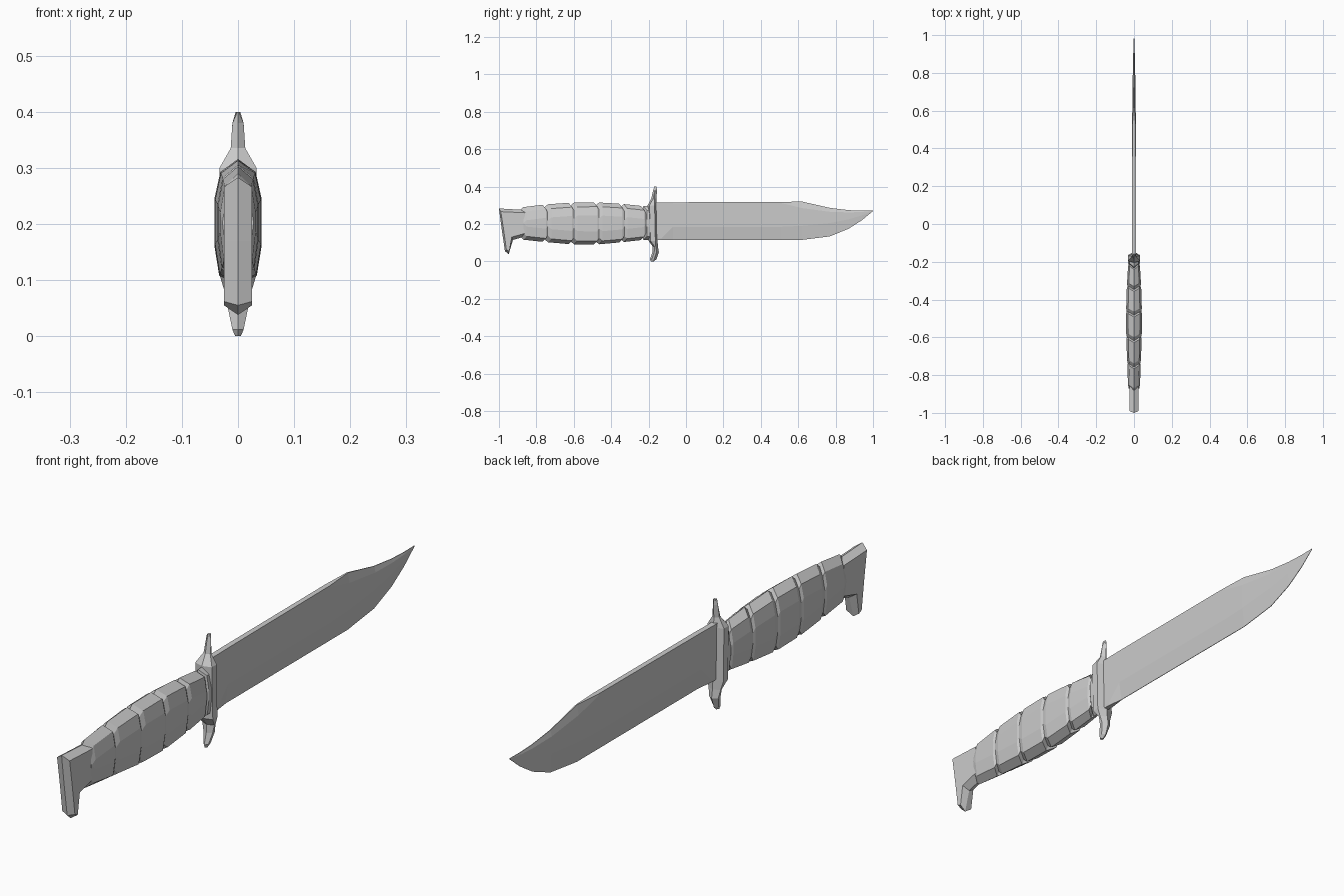
import bpy, bmesh


def loft(name, rings):
    """Skin a row of equal-length point rings and cap both ends."""
    bm = bmesh.new()
    rows = [[bm.verts.new(p) for p in ring] for ring in rings]
    n = len(rows[0])
    for a, b in zip(rows, rows[1:]):
        for i in range(n):
            j = (i + 1) % n
            bm.faces.new((a[i], a[j], b[j], b[i]))
    bm.faces.new(rows[0])
    bm.faces.new(rows[-1])
    bmesh.ops.remove_doubles(bm, verts=bm.verts, dist=0.0003)
    bmesh.ops.recalc_face_normals(bm, faces=bm.faces)
    mesh = bpy.data.meshes.new(name)
    bm.to_mesh(mesh)
    bm.free()
    obj = bpy.data.objects.new(name, mesh)
    bpy.context.collection.objects.link(obj)
    return obj


def mirrored(half):
    """Close a half section (x >= 0) with its mirror image."""
    return half + [(-x, y, z) for x, y, z in reversed(half) if x > 0]


# Blade: y, spine z, shoulder z, bevel z, edge z, spine / body / edge half-widths
blade = [
    (-0.17, 0.315, 0.31, 0.125, 0.115, 0.010, 0.010, 0.009),
    (-0.13, 0.315, 0.31, 0.125, 0.115, 0.010, 0.010, 0.009),
    (-0.07, 0.316, 0.31, 0.185, 0.115, 0.010, 0.010, 0.001),
    (0.51, 0.318, 0.312, 0.185, 0.115, 0.009, 0.010, 0.001),
    (0.62, 0.320, 0.285, 0.190, 0.115, 0.002, 0.009, 0.001),
    (0.77, 0.286, 0.265, 0.205, 0.134, 0.001, 0.007, 0.001),
    (0.87, 0.274, 0.262, 0.225, 0.175, 0.001, 0.005, 0.001),
    (0.94, 0.271, 0.264, 0.246, 0.220, 0.001, 0.003, 0.001),
    (1.00, 0.272, 0.271, 0.270, 0.269, 0.0005, 0.0006, 0.0005),
]
loft("blade", [mirrored([(ws, y, zt), (w, y, zs), (w, y, zm), (we, y, zb)])
               for y, zt, zs, zm, zb, ws, w, we in blade])

# Ribbed grip: rib boundaries with top z, bottom z, half-width
joints = [(-0.87, 0.288, 0.118, 0.031), (-0.74, 0.304, 0.104, 0.036),
          (-0.60, 0.314, 0.092, 0.041), (-0.465, 0.316, 0.090, 0.042),
          (-0.33, 0.308, 0.102, 0.038), (-0.215, 0.296, 0.115, 0.031),
          (-0.175, 0.296, 0.115, 0.030)]


def grip_ring(y, t, b, w, cut):
    t, b, w = t - cut, b + cut, w - cut * 0.2
    return mirrored([(0, y - 0.018, t), (0.75 * w, y, t - 0.023),
                     (w, y, t - 0.07), (w, y, b + 0.07),
                     (0.8 * w, y, b + 0.018), (0, y - 0.018, b)])


rings = []
for a, c in zip(joints, joints[1:]):
    mix = lambda f: [p + (q - p) * f for p, q in zip(a, c)]
    rings += [grip_ring(*mix(f), cut)
              for f, cut in ((0, 0.016), (0.14, 0.0), (0.93, 0.0))]
rings.append(grip_ring(*joints[-1], 0.0))
loft("grip", rings)

# Guard: z, rear y, front y, half-width
guard = [
    (0.000, -0.188, -0.172, 0.005), (0.012, -0.192, -0.158, 0.010),
    (0.050, -0.180, -0.145, 0.018), (0.080, -0.178, -0.150, 0.024),
    (0.110, -0.200, -0.152, 0.033), (0.300, -0.205, -0.156, 0.033),
    (0.335, -0.186, -0.158, 0.013), (0.380, -0.176, -0.155, 0.010),
    (0.400, -0.168, -0.158, 0.004),
]
loft("guard", [mirrored([(0, y0, z), (w, y0 + 0.01, z), (w, y1 - 0.012, z), (0, y1, z)])
               for z, y0, y1, w in guard])

# Hooked pommel: centre ridge outline paired with the inset side outline (y, z)
outline = [((-1.00, 0.283), (-0.990, 0.266)), ((-0.985, 0.17), (-0.975, 0.17)),
           ((-0.968, 0.055), (-0.960, 0.062)), ((-0.948, 0.038), (-0.944, 0.055)),
           ((-0.925, 0.115), (-0.932, 0.130)), ((-0.86, 0.133), (-0.86, 0.150)),
           ((-0.86, 0.275), (-0.86, 0.260))]
mid = [(0, y, z) for (y, z), _ in outline]
left = [(-0.025, y, z) for _, (y, z) in outline]
right = [(0.025, y, z) for _, (y, z) in outline]
loft("pommel", [left, mid, right])
